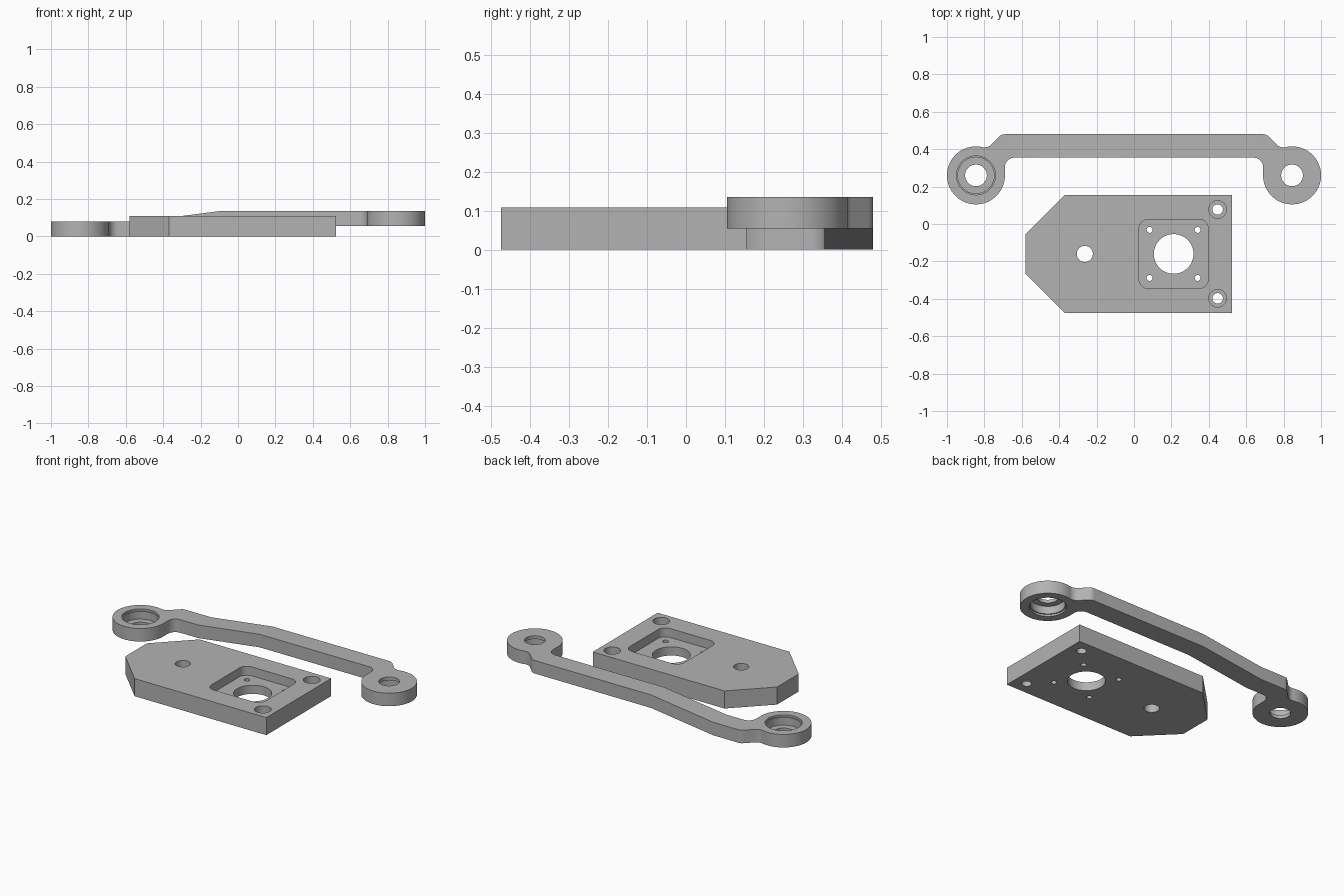
import bpy, bmesh, math

if "Cube" in bpy.data.objects:
    bpy.data.objects.remove(bpy.data.objects["Cube"])

metal = bpy.data.materials.new("light_grey_metal")
metal.diffuse_color = (0.45, 0.45, 0.45, 1)
metal.use_nodes = True
metal.node_tree.nodes["Principled BSDF"].inputs["Base Color"].default_value = metal.diffuse_color


def arc(cx, cy, r, a0, a1, n):
    """Points along an arc, angles in degrees."""
    angles = [math.radians(a0 + (a1 - a0) * i / n) for i in range(n + 1)]
    return [(cx + r * math.cos(a), cy + r * math.sin(a)) for a in angles]


def circle(cx, cy, r, n=48):
    return arc(cx, cy, r, 0, 360, n)[:-1]


def prism(name, outline, z0, z1, bends=()):
    """Extrude an outline upwards; optionally split it across x for bending."""
    bm = bmesh.new()
    face = bm.faces.new([bm.verts.new((x, y, z0)) for x, y in outline])
    top = bmesh.ops.extrude_face_region(bm, geom=[face])["geom"]
    for v in top:
        if isinstance(v, bmesh.types.BMVert):
            v.co.z = z1
    for x in bends:
        bmesh.ops.bisect_plane(bm, geom=bm.verts[:] + bm.edges[:] + bm.faces[:],
                               plane_co=(x, 0, 0), plane_no=(1, 0, 0))
    bmesh.ops.recalc_face_normals(bm, faces=bm.faces[:])
    mesh = bpy.data.meshes.new(name)
    bm.to_mesh(mesh)
    bm.free()
    mesh.materials.append(metal)
    obj = bpy.data.objects.new(name, mesh)
    bpy.context.collection.objects.link(obj)
    return obj


def select(obj):
    bpy.ops.object.select_all(action='DESELECT')
    obj.select_set(True)
    bpy.context.view_layer.objects.active = obj


def cut(obj, outline, z0, z1):
    """Subtract an extruded outline from an object."""
    cutter = prism("cutter", outline, z0, z1)
    cutter.hide_render = True
    mod = obj.modifiers.new("cut", 'BOOLEAN')
    mod.operation = 'DIFFERENCE'
    mod.solver = 'EXACT'
    mod.object = cutter
    select(obj)
    bpy.ops.object.modifier_apply(modifier=mod.name)
    bpy.data.objects.remove(cutter, do_unlink=True)


def finish(obj):
    select(obj)
    bpy.ops.object.shade_smooth_by_angle(angle=math.radians(30))


# Mounting plate with two clipped corners
T = 0.108
CX, CY = 0.212, -0.16
plate = prism("mounting_plate", [(0.525, -0.475), (0.525, 0.155), (-0.37, 0.155),
                                 (-0.58, -0.055), (-0.58, -0.265), (-0.37, -0.475)], 0, T)

# Rounded square pocket and central bore
h, r = 0.185, 0.05
pocket = []
for sx, sy, a in ((1, 1, 0), (-1, 1, 90), (-1, -1, 180), (1, -1, 270)):
    pocket += arc(CX + sx * (h - r), CY + sy * (h - r), r, a, a + 90, 8)
cut(plate, pocket, 0.053, 0.2)
cut(plate, circle(CX, CY, 0.106, 64), -0.1, 0.2)

# Four small screw holes in the pocket floor
for sx in (-1, 1):
    for sy in (-1, 1):
        cut(plate, circle(CX + sx * 0.1285, CY + sy * 0.1285, 0.016, 24), -0.1, 0.2)

# Single hole and two counterbored corner holes
cut(plate, circle(-0.263, CY, 0.043), -0.1, 0.2)
for sy in (-1, 1):
    cut(plate, circle(0.447, CY + sy * 0.2375, 0.047), 0.045, 0.2)
    cut(plate, circle(0.447, CY + sy * 0.2375, 0.028, 32), -0.1, 0.2)
finish(plate)

# Link arm: half outline from the inner fillet round the eye to the outer edge
EX, EY = 0.845, 0.26
half = arc(-0.64, 0.305, 0.05, 90, 180, 8)
half += arc(-EX, EY, 0.155, 0, -283, 64)
half += arc(-0.799, 0.4597, 0.05, 257, 315, 8)[1:]
half += arc(-0.6914, 0.44, 0.04, 135, 90, 6)
outline = half + [(-x, y) for x, y in reversed(half)]
B0, B1, RISE, AT = -0.52, -0.1, 0.055, 0.08
arm = prism("link_arm", outline, 0, AT, bends=(B0, B1))

# Raise the right part of the arm with a sloped section between the bends
for v in arm.data.vertices:
    t = (v.co.x - B0) / (B1 - B0)
    v.co.z += RISE * min(1, max(0, t))

# Stepped bearing seats: left opens upwards, right opens downwards
for side, face, d in ((-1, AT, -1), (1, RISE, 1)):
    for radius, depth in ((0.104, 0.012), (0.097, 0.06), (0.058, 0.2)):
        z0, z1 = sorted((face - d * 0.1, face + d * depth))
        cut(arm, circle(side * EX, EY, radius, 64), z0, z1)
finish(arm)
